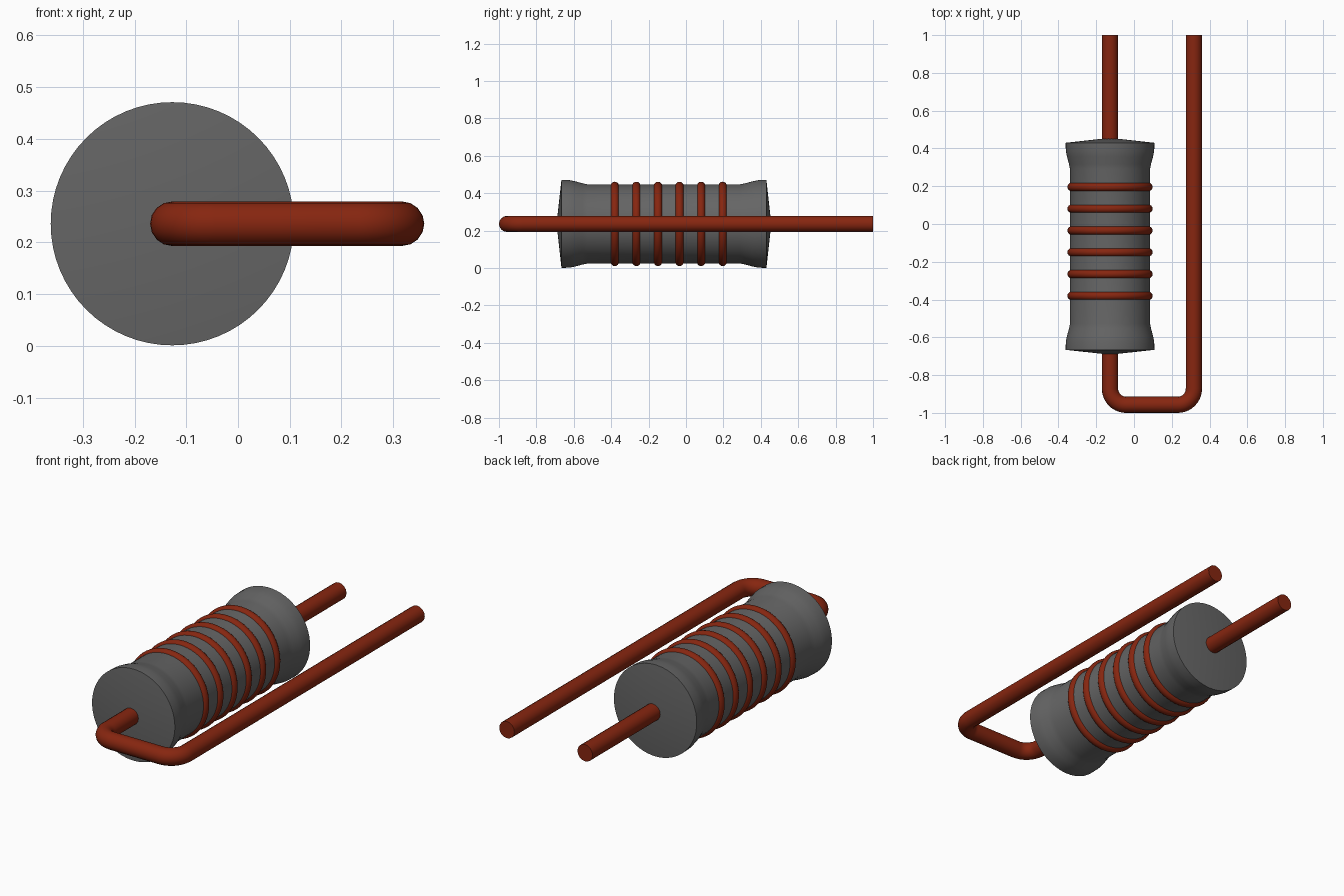
import bpy, bmesh, math
from mathutils import Matrix, Vector

if "Cube" in bpy.data.objects:
    bpy.data.objects.remove(bpy.data.objects["Cube"])

AXIS_X, AXIS_Z = -0.127, 0.236   # centre line of the body
RETURN_X = 0.317                 # centre line of the returning lead
WIRE_R = 0.043


def material(name, rgb):
    m = bpy.data.materials.new(name)
    m.use_nodes = True
    m.diffuse_color = (*rgb, 1)
    bsdf = m.node_tree.nodes["Principled BSDF"]
    bsdf.inputs["Base Color"].default_value = (*rgb, 1)
    bsdf.inputs["Roughness"].default_value = 0.6
    return m


grey = material("dark grey", (0.13, 0.13, 0.13))
copper = material("copper red", (0.24, 0.019, 0.005))


def smooth(obj):
    bpy.ops.object.select_all(action='DESELECT')
    obj.select_set(True)
    bpy.context.view_layer.objects.active = obj
    bpy.ops.object.shade_smooth_by_angle(angle=math.radians(35))


def lathe(name, profile, mat, closed=False, steps=64):
    """Spin (y, radius) points round the body axis."""
    bm = bmesh.new()
    verts = [bm.verts.new((AXIS_X, y, AXIS_Z + r)) for y, r in profile]
    pairs = list(zip(verts, verts[1:]))
    if closed:
        pairs.append((verts[-1], verts[0]))
    edges = [bm.edges.new(p) for p in pairs]
    bmesh.ops.spin(bm, geom=verts + edges, cent=(AXIS_X, 0, AXIS_Z),
                   axis=(0, 1, 0), angle=math.tau, steps=steps)
    bmesh.ops.remove_doubles(bm, verts=bm.verts, dist=1e-4)
    bmesh.ops.recalc_face_normals(bm, faces=bm.faces)
    mesh = bpy.data.meshes.new(name)
    bm.to_mesh(mesh)
    bm.free()
    mesh.materials.append(mat)
    obj = bpy.data.objects.new(name, mesh)
    bpy.context.collection.objects.link(obj)
    smooth(obj)
    return obj


# Body: waisted cylinder with flared rims and shallow conical ends
MID, HALF = -0.118, 0.574
half = [(HALF, 0.0), (0.548, 0.235), (0.505, 0.234), (0.475, 0.228),
        (0.435, 0.217), (0.41, 0.212)]
profile = [(MID - d, r) for d, r in half] + [(MID + d, r) for d, r in reversed(half)]
lathe("body", profile, grey)

# Six raised rings round the waist
for i in range(6):
    y = 0.196 - 0.1153 * i
    section = [(y + 0.0225 * math.cos(a), 0.203 + 0.0225 * math.sin(a))
               for a in (math.tau * k / 16 for k in range(16))]
    lathe(f"ring_{i + 1}", section, copper, closed=True)

# Lead: straight through the body, round two bends and back alongside it
FRONT_Y, BEND = -1 + WIRE_R, 0.085
path = [Vector((AXIS_X, 1, AXIS_Z))]
for cx, start in ((AXIS_X + BEND, math.pi), (RETURN_X - BEND, 1.5 * math.pi)):
    for k in range(11):
        a = start + math.pi / 2 * k / 10
        path.append(Vector((cx + BEND * math.cos(a),
                            FRONT_Y + BEND + BEND * math.sin(a), AXIS_Z)))
path.append(Vector((RETURN_X, 1, AXIS_Z)))

curve = bpy.data.curves.new("wire_lead", 'CURVE')
curve.dimensions = '3D'
curve.bevel_depth = WIRE_R
curve.bevel_resolution = 6
curve.use_fill_caps = True
spline = curve.splines.new('POLY')
spline.points.add(len(path) - 1)
for point, co in zip(spline.points, path):
    point.co = (*co, 1)
curve.materials.append(copper)
wire = bpy.data.objects.new("wire_lead", curve)
bpy.context.collection.objects.link(wire)
bpy.ops.object.select_all(action='DESELECT')
wire.select_set(True)
bpy.context.view_layer.objects.active = wire
bpy.ops.object.convert(target='MESH')
smooth(bpy.context.view_layer.objects.active)
